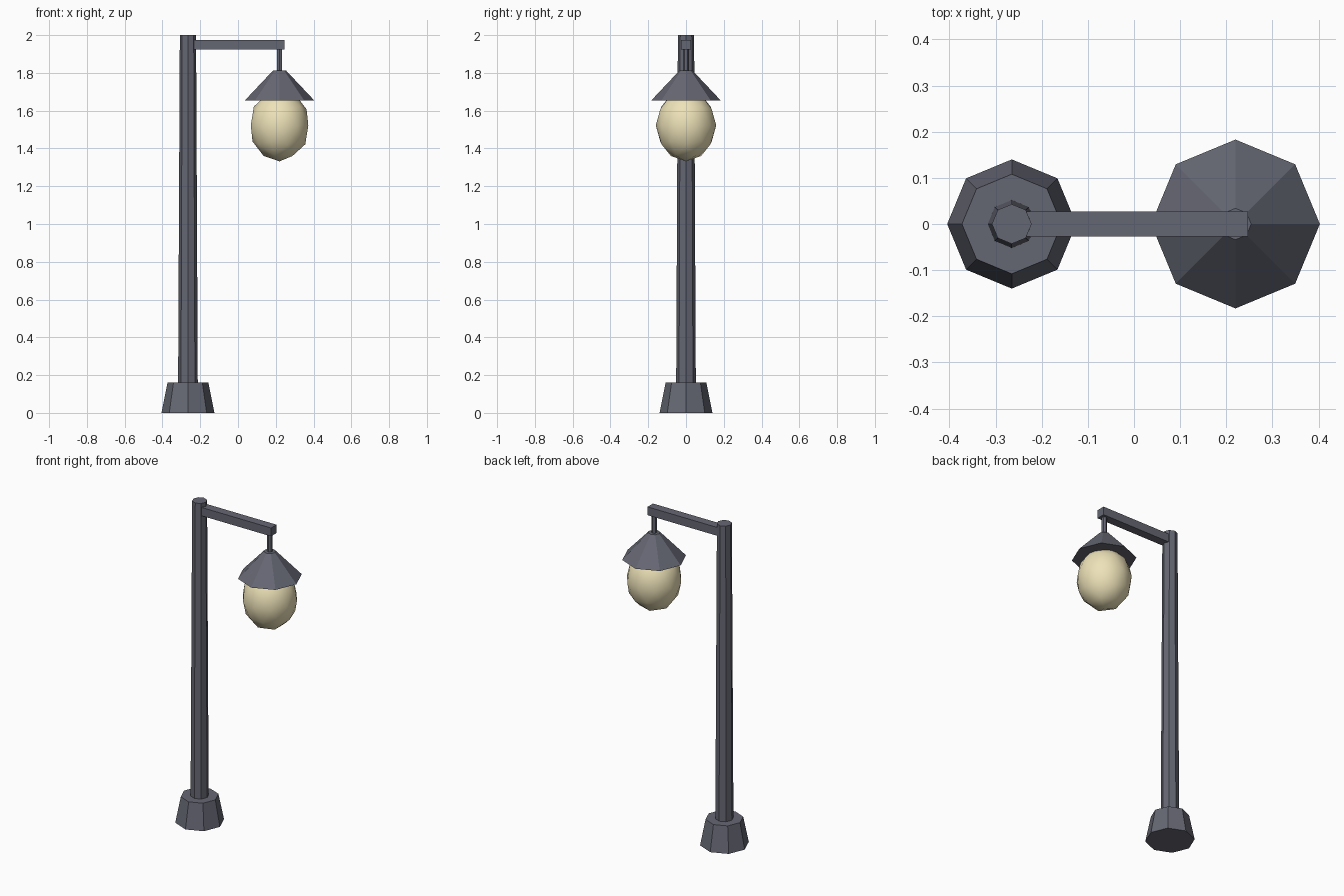
import bpy

if "Cube" in bpy.data.objects:
    bpy.data.objects.remove(bpy.data.objects["Cube"])


def material(name, colour):
    m = bpy.data.materials.new(name)
    m.diffuse_color = (*colour, 1)
    m.use_nodes = True
    m.node_tree.nodes["Principled BSDF"].inputs["Base Color"].default_value = m.diffuse_color
    return m


METAL = material("dark_metal", (0.13, 0.135, 0.17))
GLOW = material("warm_glass", (0.85, 0.76, 0.48))
POLE_X, LAMP_X = -0.265, 0.22


def finish(name, mat):
    ob = bpy.context.object
    ob.name = name
    ob.data.materials.append(mat)
    return ob


def taper(name, x, z0, z1, r0, r1, sides=8):
    """Upright tapered prism from z0 to z1."""
    bpy.ops.mesh.primitive_cone_add(vertices=sides, radius1=r0, radius2=r1,
                                    depth=z1 - z0, location=(x, 0, (z0 + z1) / 2))
    return finish(name, METAL)


# Post
taper("base", POLE_X, 0, 0.16, 0.14, 0.108)
taper("pole", POLE_X, 0.16, 2.0, 0.052, 0.043)

# Arm
x0, x1 = -0.245, 0.247
bpy.ops.mesh.primitive_cube_add(size=1, location=((x0 + x1) / 2, 0, 1.949))
arm = finish("arm", METAL)
arm.scale = (x1 - x0, 0.054, 0.052)

# Hanging lamp
taper("hanger", LAMP_X, 1.80, 1.93, 0.015, 0.015, 6)
taper("shade", LAMP_X, 1.655, 1.813, 0.183, 0.034)
bpy.ops.mesh.primitive_ico_sphere_add(subdivisions=2, radius=0.16,
                                      location=(LAMP_X, 0, 1.522))
globe = finish("globe", GLOW)
globe.scale.z = 1.19
bpy.ops.object.shade_smooth()
